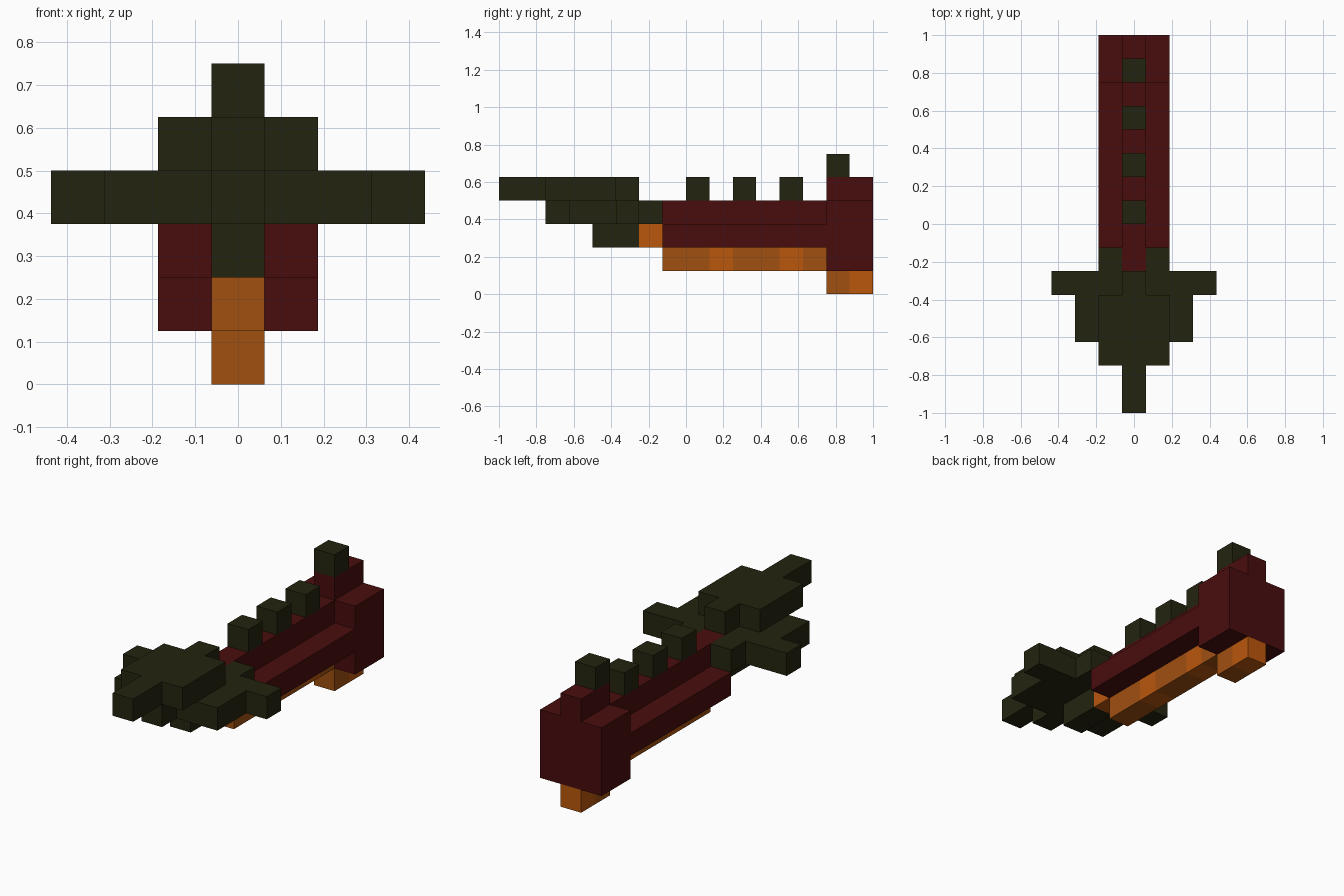
import bpy
import bmesh
from mathutils import Matrix, Vector

if "Cube" in bpy.data.objects:
    bpy.data.objects.remove(bpy.data.objects["Cube"], do_unlink=True)

U = 0.125  # one block


def material(name, rgb):
    m = bpy.data.materials.new(name)
    m.use_nodes = True
    m.diffuse_color = (*rgb, 1)
    bsdf = m.node_tree.nodes["Principled BSDF"]
    bsdf.inputs["Base Color"].default_value = (*rgb, 1)
    bsdf.inputs["Roughness"].default_value = 0.9
    return m


OLIVE = material("dark olive", (0.0176, 0.0176, 0.0050))
RED = material("dark red", (0.066, 0.0040, 0.0044))
ORANGE = material("orange", (0.50, 0.096, 0.004))
BROWN = material("brown orange", (0.35, 0.080, 0.005))


def part(name, mats, *boxes):
    """Boxes are (half width, y0, y1, z0, z1[, material index[, x centre]]) in
    blocks; y counts from the snout, x is centred, width is 2 * half width."""
    bm = bmesh.new()
    for hw, y0, y1, z0, z1, *rest in boxes:
        index = rest[0] if rest else 0
        x = rest[1] if len(rest) > 1 else 0
        centre = Vector((x, (y0 + y1) / 2 - 8, (z0 + z1) / 2)) * U
        size = Vector((2 * hw, y1 - y0, z1 - z0)) * U
        made = bmesh.ops.create_cube(
            bm, size=1, matrix=Matrix.Translation(centre) @ Matrix.Diagonal((*size, 1)))
        for face in {f for v in made["verts"] for f in v.link_faces}:
            face.material_index = index
    mesh = bpy.data.meshes.new(name)
    bm.to_mesh(mesh)
    bm.free()
    for m in mats:
        mesh.materials.append(m)
    obj = bpy.data.objects.new(name, mesh)
    bpy.context.collection.objects.link(obj)
    return obj


# Head: snout, brow, cheeks with side fins, and lower jaw
part("snout", [OLIVE], (0.5, 0, 2, 4, 5))
part("head_top", [OLIVE], (1.5, 2, 5, 4, 5), (0.5, 5, 6, 4, 5))
part("head_middle", [OLIVE], (0.5, 2, 3, 3, 4), (2.5, 3, 5, 3, 4))
part("side_fins", [OLIVE], (3.5, 5, 6, 3, 4))
part("lower_jaw", [OLIVE], (0.5, 4, 6, 2, 3))
for side, s in (("left", 1), ("right", -1)):
    part(side + "_neck_plate", [OLIVE], (0.5, 6, 7, 3, 4, 0, s))

# Body: wide flanks with a raised spine
part("flanks", [RED], (1.5, 7, 14, 2, 3))
part("spine", [RED], (0.5, 6, 14, 3, 4))
part("tail_block", [RED], (1.5, 14, 16, 1, 4), (0.5, 14, 16, 4, 5))

# Back spikes
for i in range(4):
    z = 5 if i == 3 else 4
    part(f"back_spike_{i + 1}", [OLIVE], (0.5, 8 + 2 * i, 9 + 2 * i, z, z + 1))

# Throat, banded belly and tail foot
part("throat", [ORANGE], (0.5, 6, 7, 2, 3))
part("belly", [BROWN, ORANGE],
     (0.5, 7, 9, 1, 2, 0), (0.5, 9, 10, 1, 2, 1), (0.5, 10, 12, 1, 2, 0),
     (0.5, 12, 13, 1, 2, 1), (0.5, 13, 14, 1, 2, 0))
part("tail_foot", [BROWN, ORANGE], (0.5, 14, 15, 0, 1, 0), (0.5, 15, 16, 0, 1, 1))
